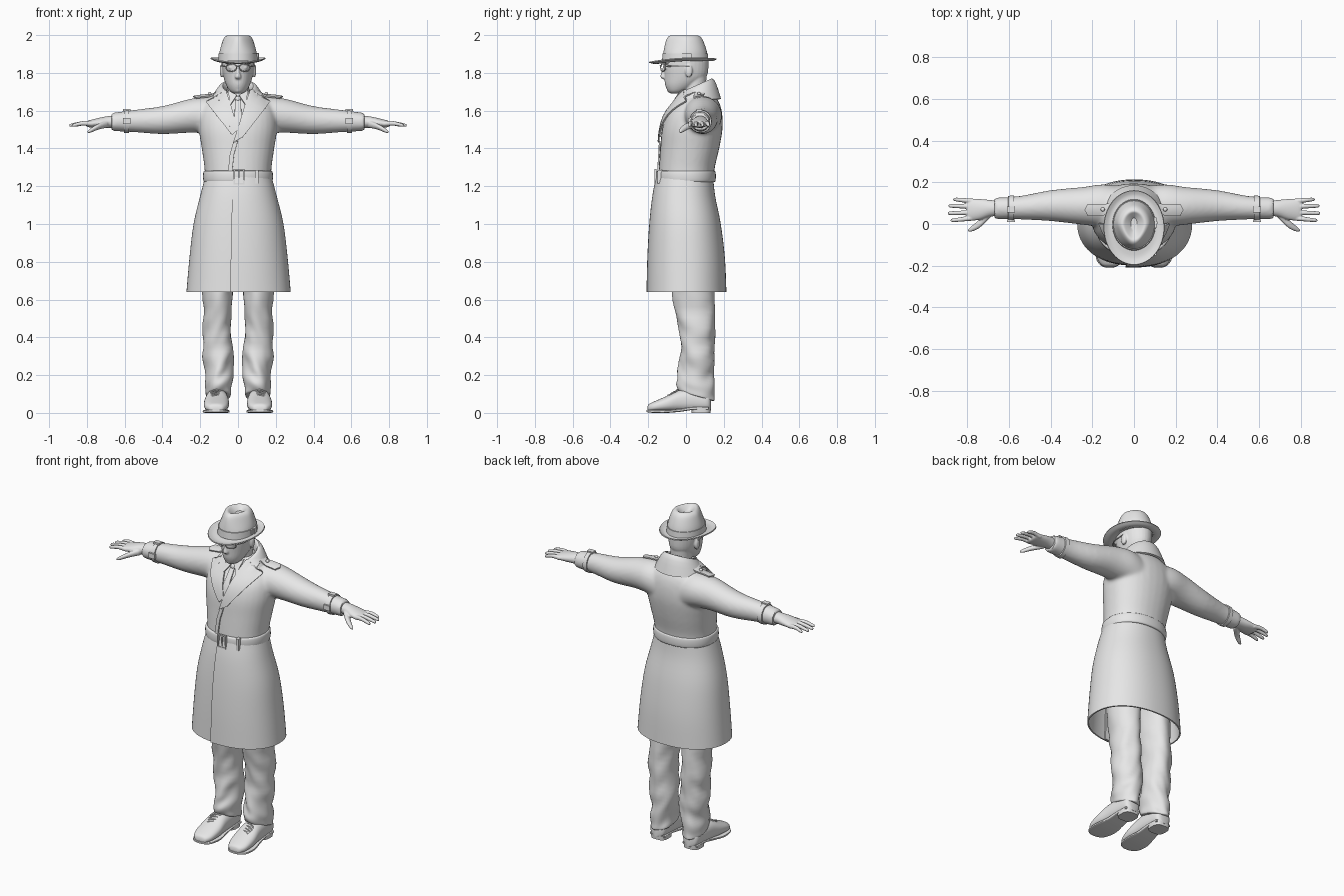
import bpy, bmesh, math
from mathutils import Matrix, Vector, noise
from mathutils.bvhtree import BVHTree

if "Cube" in bpy.data.objects:
    bpy.data.objects.remove(bpy.data.objects["Cube"])

grey = bpy.data.materials.new("plain grey")
grey.use_nodes = True
grey.diffuse_color = (0.8, 0.8, 0.8, 1)
grey.node_tree.nodes["Principled BSDF"].inputs["Base Color"].default_value = grey.diffuse_color


def spline(rings, steps):
    """Smoothly interpolate between the given cross-sections."""
    rows = [Vector(r) for r in rings]
    out = []
    for i in range(len(rows) - 1):
        a, b = rows[i], rows[i + 1]
        ta = (b - rows[max(i - 1, 0)]) / 2
        tb = (rows[min(i + 2, len(rows) - 1)] - a) / 2
        for k in range(steps):
            t = k / steps
            u = 1 - t
            out.append(a * (1 + 2 * t) * u * u + ta * t * u * u + b * t * t * (3 - 2 * t) - tb * t * t * u)
    return out + [rows[-1]]


def loft(bm, rings, axis="z", n=32, power=2.0, arc=None, spiral=0, caps=True, steps=4, warp=None):
    """Skin rings of (position, centre a, centre b, radius a, radius b) along an axis."""
    start, end = arc or (0, math.tau)
    count = n + 1 if arc else n
    loops = []
    for p, ca, cb, ra, rb in spline(rings, steps):
        loop = []
        for i in range(count):
            ang = start + (end - start) * i / n
            s, c = math.sin(ang), -math.cos(ang)
            grow = 1 + spiral * (0.5 - i / n)
            a = ca + grow * ra * math.copysign(abs(s) ** (2 / power), s)
            b = cb + grow * rb * math.copysign(abs(c) ** (2 / power), c)
            co = {"z": (a, b, p), "x": (p, a, b), "y": (a, p, b)}[axis]
            loop.append(bm.verts.new(warp(Vector(co)) if warp else co))
        loops.append(loop)
    for low, high in zip(loops, loops[1:]):
        for i in range(n):
            j = (i + 1) % count
            bm.faces.new((low[i], low[j], high[j], high[i]))
    if caps and not arc:
        bm.faces.new(loops[0])
        bm.faces.new(loops[-1])


def ball(bm, loc, size):
    bmesh.ops.create_uvsphere(bm, u_segments=20, v_segments=12, radius=1,
                              matrix=Matrix.Translation(loc) @ Matrix.Diagonal((*size, 1)))


def box(bm, loc, size):
    bmesh.ops.create_cube(bm, size=1, matrix=Matrix.Translation(loc) @ Matrix.Diagonal((*size, 1)))


def settle(obj):
    bpy.ops.object.select_all(action="DESELECT")
    obj.select_set(True)
    bpy.context.view_layer.objects.active = obj
    bpy.ops.object.convert(target="MESH")
    bpy.ops.object.shade_smooth_by_angle(angle=math.radians(40))
    return obj


def finish(name, bm, voxel=0, smooth=0, solid=0, mirror=False):
    bmesh.ops.recalc_face_normals(bm, faces=bm.faces[:])
    mesh = bpy.data.meshes.new(name)
    bm.to_mesh(mesh)
    bm.free()
    mesh.materials.append(grey)
    obj = bpy.data.objects.new(name, mesh)
    bpy.context.collection.objects.link(obj)
    if voxel:
        mod = obj.modifiers.new("fuse", "REMESH")
        mod.mode, mod.voxel_size, mod.use_smooth_shade = "VOXEL", voxel, True
    if smooth:
        obj.modifiers.new("soften", "SMOOTH").iterations = smooth
    if solid:
        mod = obj.modifiers.new("thickness", "SOLIDIFY")
        mod.thickness, mod.offset = solid, 0
    if mirror:
        obj.modifiers.new("mirror", "MIRROR").use_clip = False
    return settle(obj)


def part(name, rings, solid=0, mirror=False, **kw):
    bm = bmesh.new()
    loft(bm, rings, **kw)
    return finish(name, bm, solid=solid, mirror=mirror)


def tube(name, points, radius, cyclic=False):
    curve = bpy.data.curves.new(name, "CURVE")
    curve.dimensions, curve.bevel_depth, curve.bevel_resolution = "3D", radius, 2
    line = curve.splines.new("POLY")
    line.points.add(len(points) - 1)
    for point, co in zip(line.points, points):
        point.co = (*co, 1)
    line.use_cyclic_u = cyclic
    curve.materials.append(grey)
    obj = bpy.data.objects.new(name, curve)
    bpy.context.collection.objects.link(obj)
    return settle(obj)


def drape(name, target, outline, lift, down=False, mirror=False, solid=0.008):
    """Lay a flat cut-out onto the target, from the front or from above."""
    tree = BVHTree.FromObject(target, bpy.context.evaluated_depsgraph_get())
    aim = Vector((0, 0, -1)) if down else Vector((0, 1, 0))
    bm = bmesh.new()
    bm.faces.new([bm.verts.new((a, b, 3) if down else (a, -1, b)) for a, b in outline])
    bmesh.ops.triangulate(bm, faces=bm.faces[:])
    bmesh.ops.subdivide_edges(bm, edges=bm.edges[:], cuts=7, use_grid_fill=True)
    for v in bm.verts:
        hit, normal, *_ = tree.ray_cast(v.co, aim)
        if hit is None:
            hit, normal, *_ = tree.find_nearest(v.co)
        v.co = hit + normal * lift
    return finish(name, bm, solid=solid, mirror=mirror)


# Upper coat: torso and sleeves fused together
bm = bmesh.new()
loft(bm, [(1.23, 0, 0, .175, .147), (1.3, 0, .005, .178, .148), (1.4, 0, .02, .192, .156),
          (1.5, 0, .033, .207, .16), (1.58, 0, .045, .202, .147), (1.64, 0, .06, .177, .117),
          (1.69, 0, .06, .11, .085), (1.71, 0, .055, .075, .065)], power=2.2)
sleeve = [(.05, .08, 1.55, .1, .12), (.15, .088, 1.575, .102, .1), (.25, .087, 1.573, .09, .09),
          (.4, .088, 1.55, .074, .074), (.55, .078, 1.545, .056, .059), (.67, .075, 1.54, .052, .048)]
for side in (1, -1):
    loft(bm, sleeve, axis="x", warp=lambda p: Vector((side * p.x, p.y, p.z)))
coat = finish("upper_coat", bm, voxel=.01, smooth=6)

# Coat skirt wraps round so that one front panel overlaps the other
part("coat_skirt", [(1.25, 0, -.005, .172, .145), (1.15, 0, -.01, .198, .16), (1, 0, -.003, .234, .183),
                    (.82, 0, .003, .256, .199), (.64, 0, .005, .272, .205)],
     n=72, power=2.2, arc=(-.12, math.tau + .15), spiral=.05, solid=.008)

# Collar, lapels and front edge
part("coat_collar", [(1.65, 0, .05, .07, .07), (1.72, 0, .05, .08, .08), (1.715, 0, .05, .1, .095),
                     (1.655, 0, .05, .142, .13)], n=48, arc=(.75, math.tau - .75), solid=.012,
     warp=lambda p: p + Vector((0, 0, .45 * (p.y - .05) * min(1, max(0.1, (p.z - 1.65) / .06)))))
drape("left_lapel", coat, [(.06, 1.7), (.12, 1.69), (.125, 1.66), (.165, 1.64), (.025, 1.46), (-.025, 1.43)], .013)
drape("right_lapel", coat, [(-.06, 1.7), (-.12, 1.69), (-.125, 1.66), (-.165, 1.64), (-.03, 1.47), (.0, 1.5)], .009)
drape("front_edge", coat, [(-.025, 1.43), (.0, 1.44), (-.02, 1.37), (-.03, 1.28), (-.05, 1.28), (-.042, 1.37)], .006)

# Shirt collar and tie
part("shirt_collar", [(1.64, 0, .045, .07, .07), (1.68, 0, .045, .065, .067), (1.71, 0, .045, .06, .063)], solid=.008,
     caps=False, warp=lambda p: p + Vector((0, 0, .2 * (p.y - .05))))
drape("shirt_collar_point", coat, [(.006, 1.675), (.05, 1.7), (.04, 1.62)], .012, mirror=True)
drape("tie", coat, [(-.012, 1.66), (.012, 1.66), (.022, 1.54), (0, 1.46), (-.022, 1.54)], .005)
bm = bmesh.new()
ball(bm, (0, -.045, 1.66), (.016, .014, .018))
finish("tie_knot", bm)

# Shoulder straps with buttons
drape("shoulder_strap", coat, [(.11, .045), (.22, .045), (.235, .07), (.22, .095), (.11, .095)], .01, down=True, mirror=True)
bm = bmesh.new()
ball(bm, (.15, .07, 1.69), (.01, .01, .008))
finish("shoulder_button", bm, mirror=True)

# Belt with buckle and keeper loop
part("belt", [(1.222, 0, 0, .172, .145), (1.226, 0, 0, .182, .155), (1.252, 0, 0, .185, .158),
              (1.278, 0, 0, .182, .155), (1.282, 0, 0, .172, .145)], n=48, power=2.2)
bm = bmesh.new()
for s in (-1, 1):
    box(bm, (.005 + s * .025, -.162, 1.25), (.008, .012, .08))
    box(bm, (.005, -.162, 1.25 + s * .036), (.058, .012, .008))
box(bm, (.005, -.162, 1.25), (.006, .01, .07))
finish("belt_buckle", bm)
bm = bmesh.new()
box(bm, (.1, -.138, 1.25), (.018, .026, .07))
finish("belt_loop", bm)

# Cuff straps and cuff rims
part("cuff_strap", [(.575, .077, 1.544, .05, .05), (.577, .077, 1.544, .06, .062), (.603, .077, 1.543, .058, .06),
                    (.605, .077, 1.543, .05, .05)], axis="x", steps=1, mirror=True)
bm = bmesh.new()
box(bm, (.59, .07, 1.604), (.04, .03, .012))
box(bm, (.59, .016, 1.545), (.04, .012, .03))
finish("cuff_buckle", bm, mirror=True)

# Hands: palm, fingers and thumb fused together
bm = bmesh.new()
loft(bm, [(.64, .075, 1.54, .036, .034), (.69, .075, 1.54, .04, .031), (.74, .07, 1.535, .05, .026),
          (.79, .068, 1.53, .052, .018), (.802, .068, 1.53, .044, .012)], axis="x")
for y, spread, tip in ((.11, .008, .868), (.083, .004, .89), (.055, -.003, .894), (.028, -.01, .88)):
    loft(bm, [(.77, y, 1.53, .012, .013), (.82, y + spread / 2, 1.533, .011, .012),
              (tip - .01, y + spread, 1.523, .009, .009), (tip, y + spread, 1.52, .004, .004)], axis="x", n=12)
loft(bm, [(.69, .05, 1.53, .02, .02), (.74, .003, 1.515, .021, .016), (.78, -.024, 1.495, .013, .012),
          (.797, -.03, 1.487, .005, .005)], axis="x", n=12)
finish("hand", bm, voxel=.004, smooth=3, mirror=True)


# Trousers with soft creases and hems that dip at the heel
def crease(p):
    low = max(0, 1 - p.z / .35)
    fold = .016 * noise.noise(Vector((p.x * 14, p.y * 9, p.z * 13 + p.x * 12)))
    out = Vector((p.x - .1, p.y - .05, 0)).normalized()
    return p + out * fold * min(1, 1.3 - p.z) - Vector((0, 0, (p.y - .05) * .4 * low))


part("trouser_leg", [(1.05, .09, .02, .085, .11), (.8, .1, .035, .086, .11), (.62, .105, .04, .08, .11),
                     (.45, .107, .057, .076, .096), (.3, .102, .06, .074, .09), (.2, .102, .056, .072, .095),
                     (.13, .103, .05, .07, .103), (.095, .103, .055, .067, .095), (.09, .103, .055, .05, .07)],
     n=40, steps=6, warp=crease, mirror=True)

# Shoes: upper, sole, heel and laces
part("shoe_upper", [(.132, .11, .05, .025, .035), (.115, .11, .06, .048, .052), (.05, .11, .066, .055, .06),
                    (-.03, .112, .064, .06, .058), (-.1, .114, .048, .067, .042), (-.165, .116, .034, .06, .028),
                    (-.197, .116, .026, .04, .02), (-.205, .116, .02, .02, .008)],
     axis="y", power=2.4, warp=lambda p: Vector((p.x, p.y, max(p.z, .014))), mirror=True)
part("shoe_sole", [(.12, .11, .024, .05, .008), (.04, .11, .024, .052, .008), (-.03, .112, .014, .058, .008),
                   (-.1, .115, .008, .071, .008), (-.165, .117, .008, .065, .008), (-.197, .117, .009, .045, .007),
                   (-.21, .117, .01, .018, .005)], axis="y", power=5, mirror=True)
part("shoe_heel", [(0, .11, .08, .05, .05), (.026, .11, .08, .052, .052)], power=3, steps=1, mirror=True)
for side in (1, -1):
    for row in range(4):
        y, z = -.045 - row * .015, .122 - row * .009
        tube("shoe_lace", [(side * (.113 + k * .011), y - .004 * k, z - .0017 * k * k) for k in range(-3, 4)], .004)

# Head: skull, neck and features fused together
bm = bmesh.new()
loft(bm, [(1.6, 0, .05, .06, .06), (1.7, 0, .045, .057, .06), (1.8, 0, .05, .06, .06)])
loft(bm, [(1.69, 0, -.055, .02, .025), (1.703, 0, -.046, .042, .05), (1.735, 0, -.025, .062, .085),
          (1.78, 0, -.003, .077, .112), (1.84, 0, 0, .086, .119), (1.89, 0, 0, .084, .114), (1.92, 0, 0, .06, .09)])
loft(bm, [(1.84, 0, -.11, .008, .01), (1.8, 0, -.117, .011, .015), (1.777, 0, -.118, .017, .017),
          (1.768, 0, -.113, .01, .01)], n=16)
ball(bm, (0, -.083, 1.71), (.02, .018, .015))
for z in (1.743, 1.752):
    ball(bm, (0, -.099, z), (.025, .012, .005))
for side in (1, -1):
    ball(bm, (side * .087, .015, 1.81), (.01, .02, .034))
    ball(bm, (side * .036, -.1, 1.85), (.027, .015, .007))
    ball(bm, (side * .034, -.101, 1.828), (.016, .01, .009))
finish("head", bm, voxel=.005, smooth=2)

# Spectacles
for side in (1, -1):
    rim = [k * math.tau / 24 for k in range(24)]
    tube("lens_rim", [(side * (.036 + .028 * math.cos(a)), -.122 + .012 * math.cos(a), 1.828 + .02 * math.sin(a))
                      for a in rim], .003, True)
    tube("spectacle_arm", [(side * .064, -.11, 1.834), (side * .085, -.07, 1.836), (side * .092, .02, 1.836)], .003)
tube("spectacle_bridge", [(-.009, -.134, 1.834), (0, -.137, 1.838), (.009, -.134, 1.834)], .003)


# Hat: pinched crown, curled brim, band and bow
def pinch(p):
    return Vector((p.x * (1 + 4 * min(0, p.y) * max(0, p.z - 1.9) * 10), p.y, p.z))


part("hat_crown", [(1.862, 0, -.004, .1, .119), (1.91, 0, -.004, .098, .115), (1.96, 0, -.007, .085, .102),
                   (1.987, 0, -.009, .073, .089), (1.998, 0, -.009, .055, .071), (1.988, 0, -.005, .035, .052),
                   (1.972, 0, 0, .015, .03)], n=48, warp=pinch)
part("hat_brim", [(1.862, 0, -.005, .09, .105), (1.858, 0, -.012, .12, .148), (1.866, 0, -.017, .145, .178)],
     n=64, caps=False, solid=.006, warp=lambda p: p + Vector((0, 0, .6 * p.x ** 2 + .05 * p.y)))
part("hat_band", [(1.862, 0, -.004, .104, .123), (1.903, 0, -.004, .102, .12), (1.904, 0, -.004, .095, .112)],
     n=48, steps=1)
bm = bmesh.new()
box(bm, (.102, .005, 1.888), (.012, .05, .03))
box(bm, (.105, .005, 1.888), (.014, .012, .034))
finish("hat_bow", bm)
